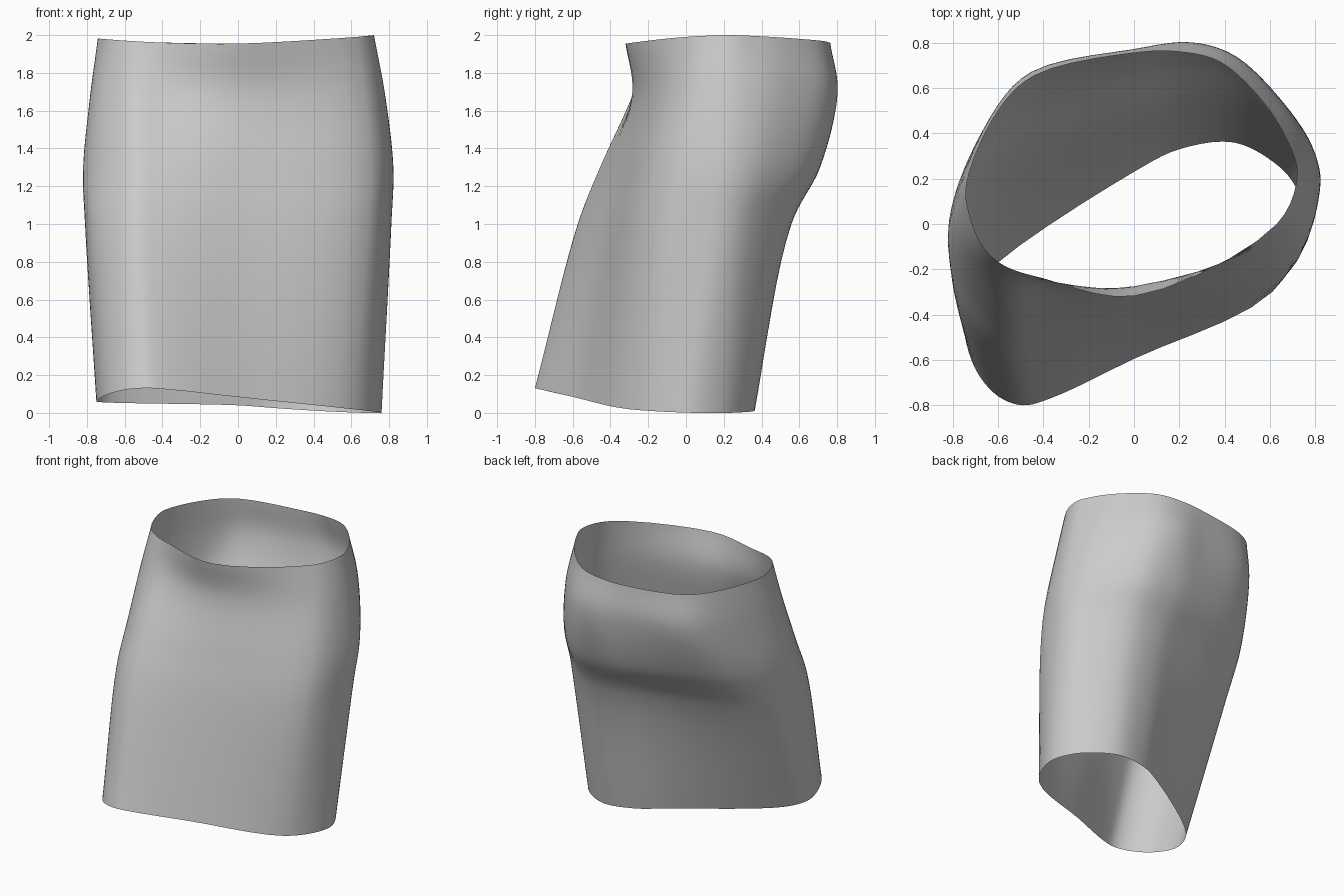
import bpy
import bmesh
from mathutils import Vector

AROUND_STEPS = 5   # subdivisions between neighbouring outline points
HEIGHT_STEPS = 8   # subdivisions between neighbouring outlines

old_cube = bpy.data.objects.get("Cube")
if old_cube:
    bpy.data.objects.remove(old_cube, do_unlink=True)


def flat_material(name, colour):
    material = bpy.data.materials.new(name)
    material.use_nodes = True
    material.diffuse_color = colour
    material.node_tree.nodes["Principled BSDF"].inputs["Base Color"].default_value = colour
    return material


def spline_point(a, b, c, d, factor):
    """Point between b and c on a centripetal spline through a, b, c, d."""
    knots = [0.0]
    for start, end in ((a, b), (b, c), (c, d)):
        knots.append(knots[-1] + max((end - start).length, 1e-6) ** 0.5)
    k0, k1, k2, k3 = knots
    t = k1 + (k2 - k1) * factor

    def blend(p, q, low, high):
        return p + (q - p) * ((t - low) / (high - low))

    ab, bc, cd = blend(a, b, k0, k1), blend(b, c, k1, k2), blend(c, d, k2, k3)
    return blend(blend(ab, bc, k0, k2), blend(bc, cd, k1, k3), k1, k2)


def closed_spline(points, steps):
    count = len(points)
    return [spline_point(*(points[(i + offset) % count] for offset in (-1, 0, 1, 2)), s / steps)
            for i in range(count) for s in range(steps)]


def open_spline(points, steps):
    padded = [points[0] * 2 - points[1], *points, points[-1] * 2 - points[-2]]
    result = [spline_point(*padded[i:i + 4], s / steps)
              for i in range(len(points) - 1) for s in range(steps)]
    return result + [points[-1]]


# Height of the hem, raised at the front corner, and of the dipped waistline
def hem_height(x, y):
    return 0.047 - 0.03 * y - 0.06 * max(x, 0) + 0.2 * max(-y - 0.5, 0)


def waist_height(x, y):
    side = x / 0.72
    return 1.955 + 0.035 * side * side + 0.01 * side


# Garment outlines, each running from the left side round the back to the front
hem = [(.76, 0), (.71, .17), (.62, .27), (.44, .36), (.2, .33),
       (0, .23), (-.6, -.17), (-.72, -.31), (-.75, -.45), (-.7, -.64),
       (-.6, -.76), (-.49, -.8), (-.37, -.77), (0, -.595), (.61, -.3)]
thigh = [(.81, .12), (.79, .26), (.69, .39), (.48, .535), (.25, .555),
         (0, .49), (-.62, .24), (-.77, .06), (-.81, -.13), (-.78, -.34),
         (-.68, -.49), (-.55, -.57), (-.4, -.55), (0, -.43), (.69, -.19)]
seat = [(.82, .16), (.8, .31), (.71, .46), (.48, .67), (.24, .71),
        (0, .67), (-.56, .47), (-.75, .23), (-.82, -.03), (-.79, -.19),
        (-.69, -.35), (-.55, -.45), (-.4, -.44), (0, -.36), (.7, -.13)]
hip = [(.775, .2), (.74, .38), (.63, .555), (.44, .745), (.25, .802),
       (0, .77), (-.46, .665), (-.63, .48), (-.775, .12), (-.765, -.05),
       (-.69, -.18), (-.56, -.27), (-.38, -.27), (0, -.275), (.67, -.04)]
waist = [(.72, .22), (.67, .38), (.56, .55), (.38, .715), (.2, .76),
         (0, .755), (-.44, .655), (-.6, .5), (-.74, .17), (-.72, .02),
         (-.66, -.11), (-.57, -.185), (-.4, -.24), (0, -.318), (.63, 0)]

levels = [(hem, hem_height),
          (thigh, lambda x, y: 1.0),
          (seat, lambda x, y: 1.3),
          (hip, lambda x, y: 1.7),
          (waist, waist_height)]

rings = [closed_spline([Vector((x, y, height(x, y))) for x, y in outline], AROUND_STEPS)
         for outline, height in levels]
rails = [open_spline(list(rail), HEIGHT_STEPS) for rail in zip(*rings)]

# Skin the open cloth tube between neighbouring rails
bm = bmesh.new()
columns = [[bm.verts.new(point) for point in rail] for rail in rails]
for i, column in enumerate(columns):
    following = columns[(i + 1) % len(columns)]
    for j in range(len(column) - 1):
        face = bm.faces.new((column[j], following[j], following[j + 1], column[j + 1]))
        face.smooth = True

mesh = bpy.data.meshes.new("skirt")
bm.to_mesh(mesh)
bm.free()
mesh.materials.append(flat_material("light grey cloth", (0.6, 0.6, 0.6, 1.0)))

skirt = bpy.data.objects.new("skirt", mesh)
bpy.context.collection.objects.link(skirt)
